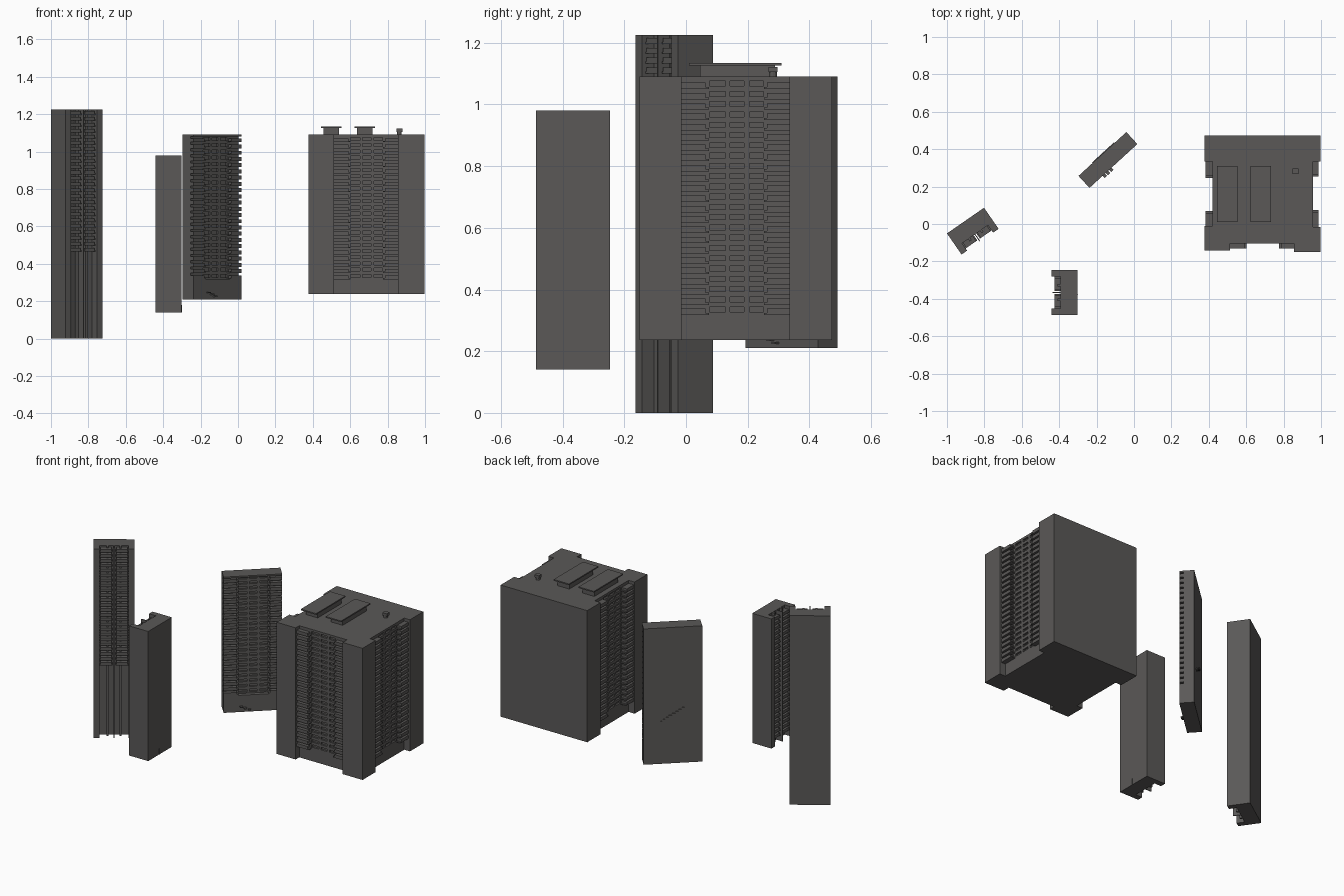
import bpy, bmesh, math
from mathutils import Matrix, Vector

if "Cube" in bpy.data.objects:
    bpy.data.objects.remove(bpy.data.objects["Cube"])

concrete = bpy.data.materials.new("dark grey concrete")
concrete.diffuse_color = (0.103, 0.099, 0.096, 1)
concrete.use_nodes = True
concrete.node_tree.nodes["Principled BSDF"].inputs["Base Color"].default_value = concrete.diffuse_color


def build(name, boxes, origin=(0, 0), angle=0):
    """One object from boxes (x0, x1, y0, y1, z0, z1) in a turned local frame."""
    bm = bmesh.new()
    for x0, x1, y0, y1, z0, z1 in boxes:
        m = (Matrix.Translation(((x0 + x1) / 2, (y0 + y1) / 2, (z0 + z1) / 2))
             @ Matrix.Diagonal((x1 - x0, y1 - y0, z1 - z0, 1)))
        bmesh.ops.create_cube(bm, size=1, matrix=m)
    bm.transform(Matrix.Translation((origin[0], origin[1], 0))
                 @ Matrix.Rotation(math.radians(angle), 4, 'Z'))
    me = bpy.data.meshes.new(name)
    bm.to_mesh(me)
    bm.free()
    me.materials.append(concrete)
    ob = bpy.data.objects.new(name, me)
    bpy.context.collection.objects.link(ob)
    return ob


def facade(name, w, zlow, ztop, origin, angle, out, first=0.335, rows=23, step=0.0333):
    """Wall panel with inset windows in the middle and balconies at both ends."""
    t = 0.012                                   # depth of the window openings
    holes = [(0.26, 0.41), (0.45, 0.58), (0.63, 0.76)]
    piers = [(0, 0.26), (0.41, 0.45), (0.58, 0.63), (0.76, 1)]
    wall = [(a * w, b * w, 0, t, zlow, ztop) for a, b in piers]
    bal = []
    edges = [zlow]
    for i in range(rows):
        z = first + i * step
        edges += [z - 0.008, z + 0.008]
        for a, b, n in ((0.0, 0.255, 0.225), (1.0, 0.765, 0.795)):
            lo, hi = sorted((a * w, b * w))
            plo, phi = sorted((a * w, n * w))
            bal.append((lo, hi, -out, 0.002, z - 0.018, z - 0.011))     # slab
            bal.append((plo, phi, -out, 0.002, z - 0.011, z + 0.003))   # parapet
    edges.append(ztop)
    for a, b in holes:                           # spandrels between windows
        for z0, z1 in zip(edges[::2], edges[1::2]):
            wall.append((a * w, b * w, 0, t, z0, z1))
    build(name + "_window_wall", wall, origin, angle)
    build(name + "_balconies", bal, origin, angle)


# --- large square block: core, back wing, two front corner wings
Z0, Z1 = 0.237, 1.09
build("block_core", [(0.432, 0.945, -0.093, 0.40, Z0, Z1)])
build("block_back_wing", [(0.377, 0.998, 0.335, 0.473, Z0, Z1)])
build("block_corner_wing_left", [(0.377, 0.513, -0.142, -0.012, Z0, Z1)])
build("block_corner_wing_right", [(0.855, 0.998, -0.15, -0.015, Z0, Z1)])
facade("block_front", 0.342, Z0, Z1, (0.513, -0.105), 0, 0.027)
facade("block_right", 0.35, Z0, Z1, (0.957, -0.015), 90, 0.03)
facade("block_left", 0.347, Z0, Z1, (0.42, 0.335), -90, 0.038)

# --- roof of the block: two covered plant rooms and a bent vent
for i, x in enumerate((0.443, 0.622)):
    build(f"roof_room_{i + 1}", [(x + 0.013, x + 0.097, 0.045, 0.288, Z1, 1.127)])
    build(f"roof_cover_{i + 1}", [(x, x + 0.11, 0.01, 0.31, 1.127, 1.135)])
bpy.ops.mesh.primitive_cylinder_add(vertices=12, radius=0.013, depth=0.03,
                                    location=(0.862, 0.282, 1.104))
vent = bpy.context.object
vent.name = "roof_vent"
vent.data.materials.append(concrete)
build("roof_vent_hood", [(0.847, 0.88, 0.268, 0.296, 1.105, 1.122)])

# --- thin slab building, turned about 42 degrees
CO, CA, CW, CD = (-0.238, 0.193), 42.5, 0.347, 0.087
r = 0.024
fwd = Matrix.Rotation(math.radians(CA), 3, 'Z') @ Vector((0, r, 0))
build("slab_core", [(0, CW, r + 0.012, CD, 0.21, Z1)], CO, CA)
build("slab_base", [(0, CW, 0, CD, 0.21, 0.318)], CO, CA)
build("slab_roof", [(0, CW, 0, CD, 1.08, Z1)], CO, CA)
facade("slab_front", CW, 0.31, 1.085, (CO[0] + fwd.x, CO[1] + fwd.y), CA, r)
# small stepped brackets at the foot, thin sloped rail at the back
build("slab_brackets", [(0.095 + 0.024 * i, 0.112 + 0.024 * i, -0.016, 0.01,
                         0.243 - 0.01 * i, 0.25 - 0.01 * i) for i in range(3)], CO, CA)
build("slab_back_rail", [(0.10 + 0.02 * i, 0.12 + 0.02 * i, CD - 0.002, CD + 0.004,
                          0.56 - 0.012 * i, 0.57 - 0.012 * i) for i in range(8)], CO, CA)


def tower(name, origin, angle, z0, z1, zbal):
    """Narrow tower with an open front bay split by a fin, filled with balconies."""
    w, d, k = 0.241, 0.137, 0.048
    build(name + "_core", [(0, w, k, d, z0, z1)], origin, angle)
    build(name + "_side_wings", [(0, 0.036, 0, k, z0, z1),
                                 (w - 0.036, w, 0, k, z0, z1)], origin, angle)
    build(name + "_fin", [(0.118, 0.123, 0.003, k, z0, z1)], origin, angle)
    build(name + "_ribs", [(0.076, 0.088, 0.032, k, z0, z1),
                           (0.153, 0.165, 0.032, k, z0, z1)], origin, angle)
    bal = []
    z = zbal
    while z + 0.018 < z1:
        for a, b in ((0.036, 0.112), (0.129, w - 0.036)):
            bal.append((a, b, 0.014, k, z, z + 0.006))
            bal.append((a + 0.006, b - 0.006, 0.014, k, z + 0.006, z + 0.019))
        z += 0.0318
    build(name + "_balconies", bal, origin, angle)


# --- two matching narrow towers
tower("tall_tower", (-0.922, -0.163), 34.7, 0.0, 1.225, 0.465)
tower("low_tower", (-0.44, -0.246), -90, 0.14, 0.98, 0.18)
build("low_tower_rear_pin", [(-0.304, -0.299, -0.377, -0.373, 0.14, 0.18)])
